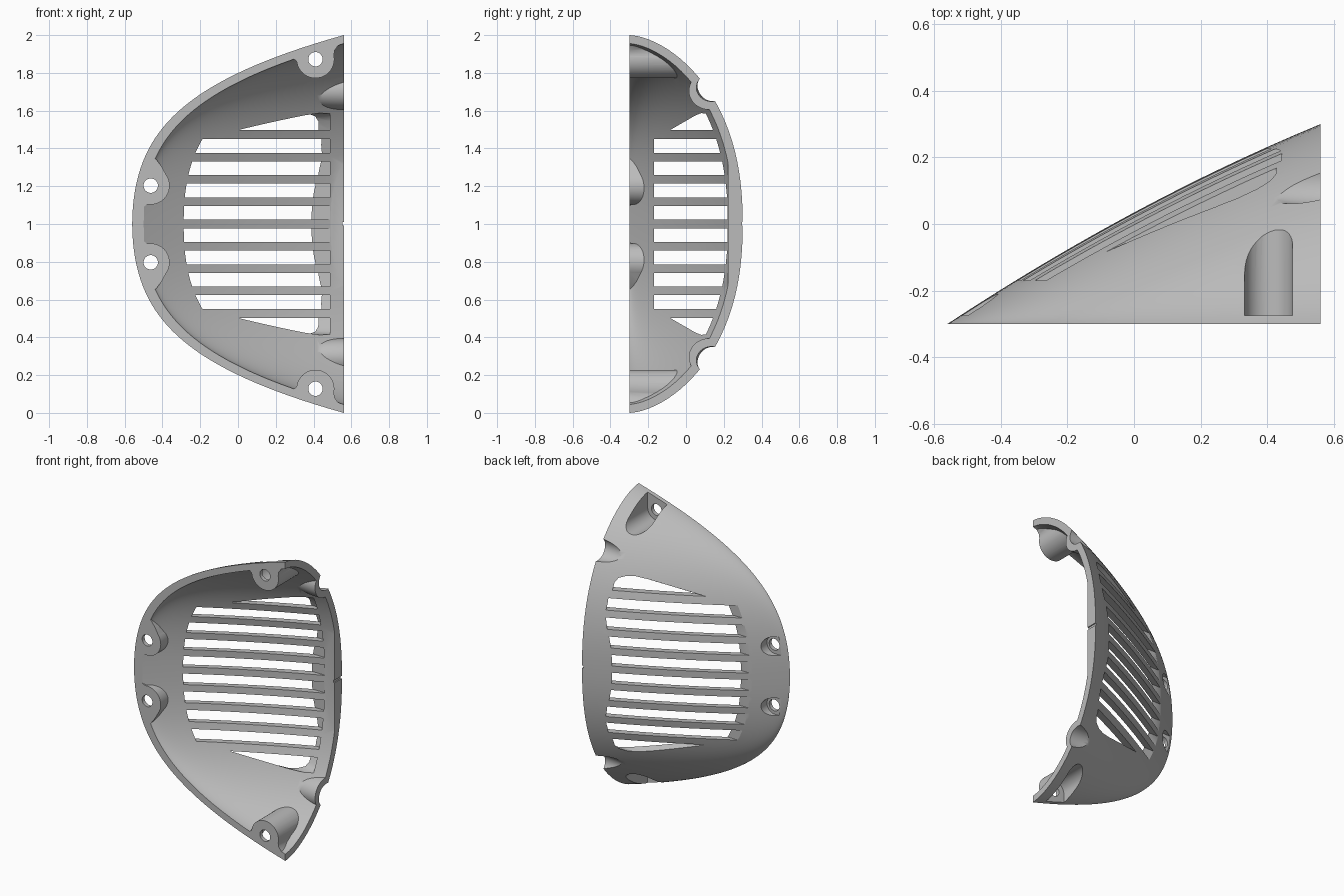
import bpy, bmesh, math
from mathutils import Matrix, Vector

if "Cube" in bpy.data.objects:
    bpy.data.objects.remove(bpy.data.objects["Cube"], do_unlink=True)

grey = bpy.data.materials.new("plain grey")
grey.use_nodes = True
grey.diffuse_color = (0.5, 0.5, 0.5, 1)
grey.node_tree.nodes["Principled BSDF"].inputs["Base Color"].default_value = (0.5, 0.5, 0.5, 1)

LEN, DEPTH = 1.12, 0.6
SCALE = Vector((0.957, 0.93, 0.957))    # hollow relative to outer form
ORIGIN = Vector((0.56, -0.3, 1))
SHIFT = Vector((0.005, -0.005, 0))


def make(name, bm):
    bmesh.ops.recalc_face_normals(bm, faces=bm.faces)
    me = bpy.data.meshes.new(name)
    bm.to_mesh(me)
    bm.free()
    me.materials.append(grey)
    ob = bpy.data.objects.new(name, me)
    bpy.context.collection.objects.link(ob)
    return ob


def section(u, s):
    """Height of the domed section above the rim plane."""
    return DEPTH * (u + 0.23 * u * (1 - u)) * max(0, 1 - abs(s) ** 2.3) ** 0.6


def dome(name, scale=Vector((1, 1, 1)), shift=Vector()):
    """Solid half dome: pointed at -x, cut flat at +x and along the rim plane."""
    bm = bmesh.new()

    def vert(x, y, z):
        p = Vector((x * scale.x, y * scale.y, z * scale.z))
        return bm.verts.new(p + ORIGIN + shift)

    rows, cols = 44, 56
    pole = vert(-LEN, 0, 0)
    grid = []
    for j in range(1, rows + 1):
        w = j / rows
        u = 0.4 * w ** 2 + 0.6 * w ** 4
        ring = []
        for i in range(cols + 1):
            s = math.sin(math.pi * (i / cols - 0.5))
            ring.append(vert(LEN * (u - 1), section(u, s), w * s))
        grid.append(ring)
    for i in range(cols):
        bm.faces.new((pole, grid[0][i], grid[0][i + 1]))
        for a, b in zip(grid, grid[1:]):
            bm.faces.new((a[i], b[i], b[i + 1], a[i + 1]))
    bm.faces.new(grid[-1])
    bm.faces.new([pole] + [r[0] for r in grid] + [r[-1] for r in reversed(grid)])
    return make(name, bm)


def prism(outline, lo, hi, along_x=False):
    """Extrude an (x, z) outline along y, or a (y, z) outline along x."""
    bm = bmesh.new()
    a, b = [[bm.verts.new((d, p, z) if along_x else (p, d, z)) for p, z in outline]
            for d in (lo, hi)]
    n = len(a)
    bm.faces.new(a)
    bm.faces.new(b)
    for i in range(n):
        bm.faces.new((a[i], a[(i + 1) % n], b[(i + 1) % n], b[i]))
    return make("cutter", bm)


def arc(x, z, r, start, sweep, steps):
    return [(x + r * math.cos(start + sweep * k / steps),
             z + r * math.sin(start + sweep * k / steps)) for k in range(steps + 1)]


def rod(x, z, r, y0, y1):
    return prism(arc(x, z, r, 0, math.tau, 40)[:-1], y0, y1)


def u_slot(x, z, r, out, y0, y1):
    """Round-ended pocket running outwards in direction angle 'out'."""
    ring = arc(x, z, r, out + math.pi / 2, math.pi, 24)
    dx, dz = 0.3 * math.cos(out), 0.3 * math.sin(out)
    ring += [(ring[-1][0] + dx, ring[-1][1] + dz), (ring[0][0] + dx, ring[0][1] + dz)]
    return prism(ring, y0, y1)


def block(x0, x1, y0, y1, z0, z1):
    return prism([(x0, z0), (x1, z0), (x1, z1), (x0, z1)], y0, y1)


def ellipsoid(centre, size):
    bm = bmesh.new()
    bmesh.ops.create_uvsphere(bm, u_segments=48, v_segments=32, radius=1,
                              matrix=Matrix.LocRotScale(Vector(centre), None, Vector(size)))
    return make("cutter", bm)


def subtract(ob, cutter):
    mod = ob.modifiers.new("cut", 'BOOLEAN')
    mod.operation, mod.solver, mod.object = 'DIFFERENCE', 'EXACT', cutter
    bpy.context.view_layer.update()
    me = bpy.data.meshes.new_from_object(ob.evaluated_get(bpy.context.evaluated_depsgraph_get()))
    ob.modifiers.clear()
    ob.data = me
    bpy.data.objects.remove(cutter, do_unlink=True)


# Flared webs where the bosses meet the wall, as (x, distance from mid height)
webs = [
    [(-0.56, 0.36), (-0.435, 0.345), (-0.405, 0.305), (-0.38, 0.26), (-0.46, 0.24)],
    [(-0.56, 0.06), (-0.505, 0.07), (-0.495, 0.095), (-0.465, 0.11), (-0.5, 0.18)],
    [(0.24, 0.97), (0.25, 0.89), (0.29, 0.878), (0.318, 0.855), (0.36, 0.88), (0.36, 0.99)],
    [(0.46, 0.99), (0.47, 0.88), (0.505, 0.88), (0.512, 0.92), (0.53, 0.945), (0.6, 0.97), (0.6, 1.02)],
]

# Shell: outer dome minus a hollow that leaves bosses, groove walls and lip standing
shell = dome("grille_shell")
hollow = dome("hollow_cutter", SCALE, SHIFT)
screws = [(x, 1 + side * dz, r, out) for side in (-1, 1)
          for x, dz, r, out in ((0.41, 0.872, 0.072, side * math.pi / 2),
                                (-0.462, 0.203, 0.06, math.pi))]
for x, z, r, out in screws:
    subtract(hollow, rod(x, z, 0.1, -1, 1))
for side in (-1, 1):
    for web in webs:
        subtract(hollow, prism([(x, 1 + side * z) for x, z in web], -1, 1))
    subtract(hollow, ellipsoid((0.57, 0.125, 1 + side * 0.705), (0.34, 0.11, 0.1)))
subtract(hollow, block(0.49, 0.7, 0.222, 1, 0.5, 1.5))
subtract(shell, hollow)

# Screw pockets and holes
for x, z, r, out in screws:
    subtract(shell, u_slot(x - 0.006, z, r, out, -0.274, 1))
    subtract(shell, rod(x, z, 0.038, -1, 0))

# Edge grooves and the small centre nick
for side in (-1, 1):
    subtract(shell, ellipsoid((0.57, 0.135, 1 + side * 0.722), (0.3, 0.08, 0.073)))
subtract(shell, block(0.553, 0.6, 0, 1, 0.992, 1.01))

# Grille openings, cut sideways: straight slots with a rounded wedge above and below
PITCH, HALF = 0.118, 0.0225


def slot_end(z):
    return 0.226 - 0.9 * max(0, abs(z - 1) - 0.25) ** 2


for k in range(-4, 4):
    z0, z1 = 1 + PITCH * k + HALF, 1 + PITCH * (k + 1) - HALF
    slot = [(-0.17, z0), (slot_end(z0), z0), (slot_end(z1), z1), (-0.17, z1)]
    subtract(shell, prism(slot, -1, 0.487, along_x=True))
wedge = [(-0.085, 0.497), (0.05, 0.575), (0.08, 0.587), (0.105, 0.585),
         (0.13, 0.57), (0.148, 0.545), (0.168, 0.497)]
for side in (-1, 1):
    subtract(shell, prism([(y, 1 + side * z) for y, z in wedge], -1, 0.487, along_x=True))

bpy.ops.object.select_all(action='DESELECT')
shell.select_set(True)
bpy.context.view_layer.objects.active = shell
bpy.ops.object.shade_smooth_by_angle(angle=math.radians(32))
